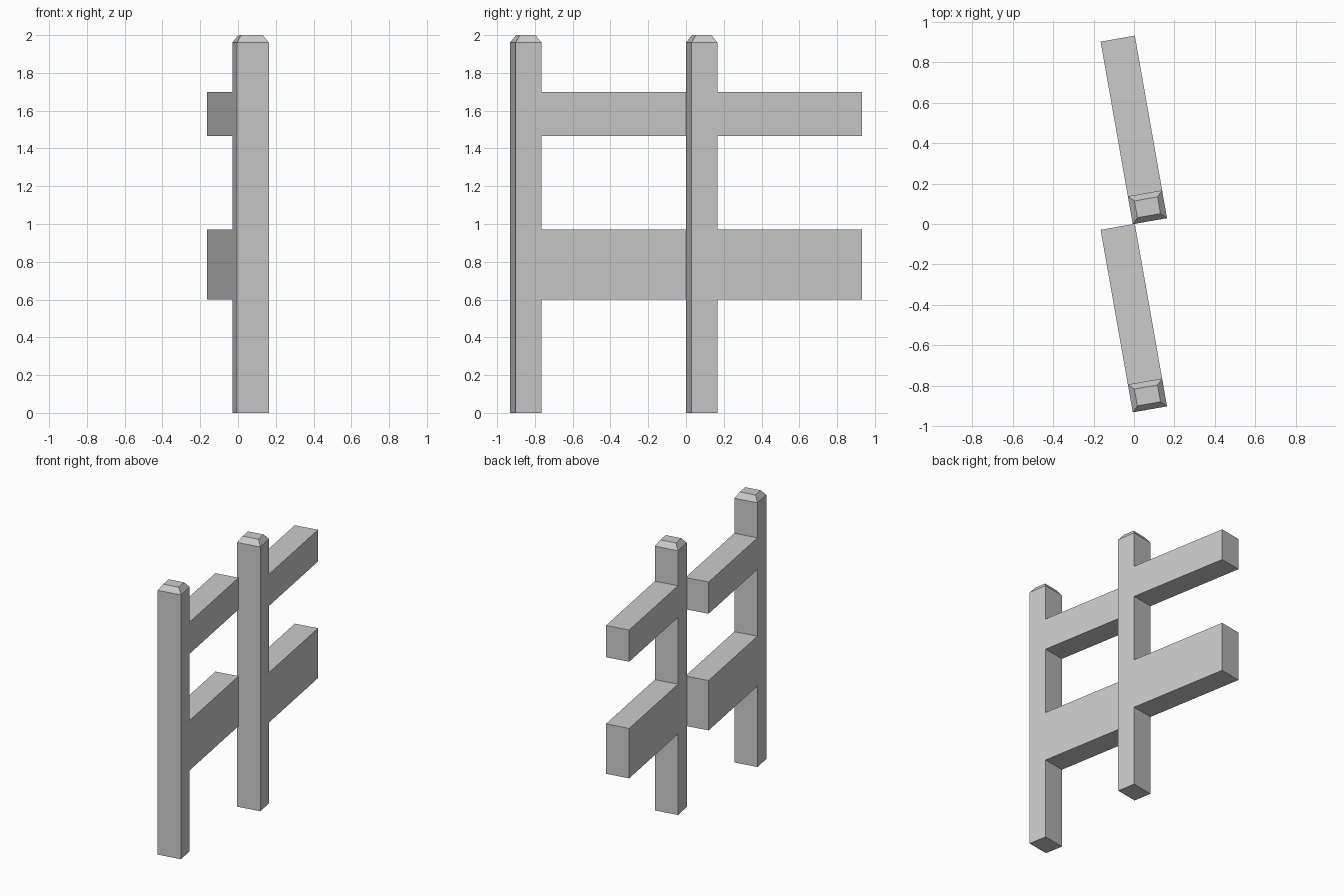
import bpy, bmesh, math
from mathutils import Vector

if "Cube" in bpy.data.objects:
    bpy.data.objects.remove(bpy.data.objects["Cube"])

W, D, L = 0.172, 0.140, 0.917      # post width, post depth, full panel length
ANGLE = math.radians(10)
INSET = 0.028
# post cross-section levels: (height, inset)
LEVELS = [(0, 0), (0.60, 0), (0.97, 0), (1.465, 0), (1.70, 0), (1.96, 0), (2.0, INSET)]
RAIL_BANDS = (1, 3)                # level bands that grow into rails


def fence_mesh():
    bm = bmesh.new()
    # post with tapered cap
    rings = [[bm.verts.new(p) for p in ((i, i, z), (W - i, i, z), (W - i, D - i, z), (i, D - i, z))]
             for z, i in LEVELS]
    bm.faces.new(rings[0][::-1])
    bm.faces.new(rings[-1])
    backs = []
    for n, (a, b) in enumerate(zip(rings, rings[1:])):
        for k in range(4):
            j = (k + 1) % 4
            f = bm.faces.new((a[k], a[j], b[j], b[k]))
            if k == 2 and n in RAIL_BANDS:
                backs.append(f)
    # rails pulled out of the back of the post
    ends = bmesh.ops.extrude_discrete_faces(bm, faces=backs)["faces"]
    for f in ends:
        bmesh.ops.translate(bm, verts=f.verts, vec=Vector((0, L - D, 0)))
    # merge coplanar faces
    bmesh.ops.dissolve_limit(bm, angle_limit=math.radians(1), verts=bm.verts, edges=bm.edges)
    bmesh.ops.recalc_face_normals(bm, faces=bm.faces)
    me = bpy.data.meshes.new("fence_panel")
    bm.to_mesh(me)
    bm.free()
    return me


# two angled panels, one behind the other
mesh = fence_mesh()
for name, y in (("front_fence_panel", -0.932), ("rear_fence_panel", -0.001)):
    ob = bpy.data.objects.new(name, mesh)
    ob.location = (-0.006, y, 0)
    ob.rotation_euler.z = ANGLE
    bpy.context.collection.objects.link(ob)
